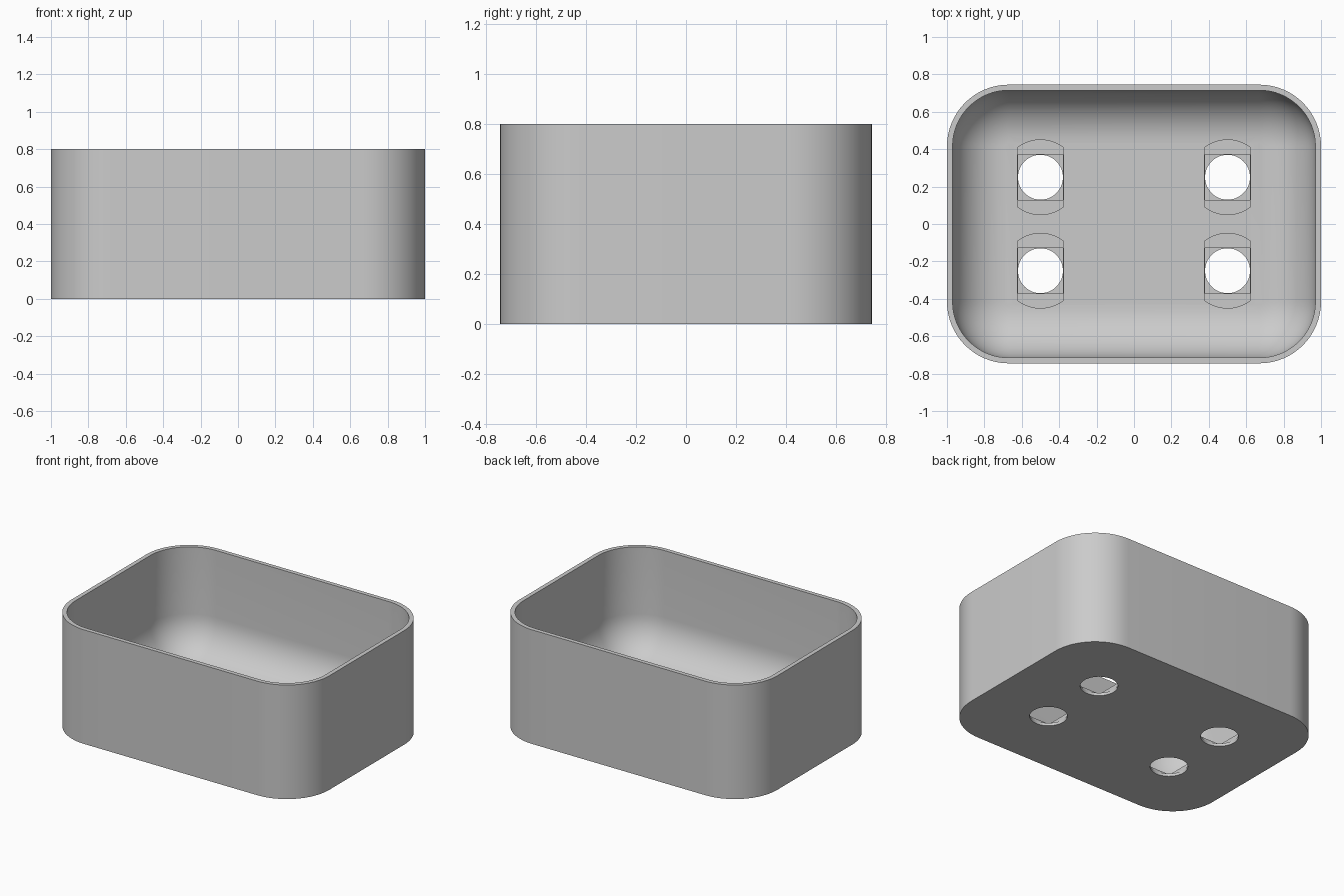
import bpy
import bmesh
from math import sin, cos, pi, sqrt, asin, radians

if "Cube" in bpy.data.objects:
    bpy.data.objects.remove(bpy.data.objects["Cube"], do_unlink=True)

HALF_X, HALF_Y, HEIGHT = 1.0, 0.745, 0.8
CORNER, WALL, FLOOR, FILLET = 0.33, 0.03, 0.05, 0.28
HOLE, HEAD = 0.12, 0.2

grey = bpy.data.materials.new("light grey")
grey.use_nodes = True
grey.diffuse_color = (0.6, 0.6, 0.6, 1)
grey.node_tree.nodes["Principled BSDF"].inputs["Base Color"].default_value = (0.6, 0.6, 0.6, 1)


def rounded_rect(radius, steps=16):
    """Outline that keeps the corner centres and varies the corner radius."""
    cx, cy = HALF_X - CORNER, HALF_Y - CORNER
    points = []
    for quarter, (sx, sy) in enumerate([(1, 1), (-1, 1), (-1, -1), (1, -1)]):
        for i in range(steps + 1):
            a = (quarter + i / steps) * pi / 2
            points.append((sx * cx + radius * cos(a), sy * cy + radius * sin(a)))
    return points


def loft(name, sections):
    """Solid through a list of (outline, z) sections, capped at both ends."""
    bm = bmesh.new()
    rings = [[bm.verts.new((x, y, z)) for x, y in outline] for outline, z in sections]
    for low, high in zip(rings, rings[1:]):
        for i in range(len(low)):
            j = (i + 1) % len(low)
            bm.faces.new((low[i], low[j], high[j], high[i]))
    bm.faces.new(rings[0][::-1])
    bm.faces.new(rings[-1])
    bmesh.ops.recalc_face_normals(bm, faces=bm.faces)
    mesh = bpy.data.meshes.new(name)
    bm.to_mesh(mesh)
    bm.free()
    mesh.materials.append(grey)
    obj = bpy.data.objects.new(name, mesh)
    bpy.context.collection.objects.link(obj)
    return obj


# Open box: outer wall, rim, inner wall, then a fillet down to the floor
inner = CORNER - WALL
sections = [(rounded_rect(CORNER), 0), (rounded_rect(CORNER), HEIGHT),
            (rounded_rect(inner), HEIGHT)]
for i in range(13):
    a = i / 12 * pi / 2
    sections.append((rounded_rect(inner - FILLET * (1 - cos(a))),
                     FLOOR + FILLET * (1 - sin(a))))
box = loft("open_box", sections)

# Hole outlines: round hole, square step, and arc-ended slot
circle = [(HOLE * cos(i * pi / 24), HOLE * sin(i * pi / 24)) for i in range(48)]
s = HOLE + 0.001
square = [(s, s), (-s, s), (-s, -s), (s, -s)]
slot_half = HOLE + 0.002
spread = asin(slot_half / HEAD)
slot = []
for side in (1, -1):
    for i in range(13):
        a = side * pi / 2 - spread + 2 * spread * i / 12
        slot.append((HEAD * cos(a), HEAD * sin(a)))

# Cut the four stepped holes
for x in (-0.5, 0.5):
    for y in (-0.25, 0.25):
        for kind, outline, low, high in (("slot", slot, 0.035, 0.3),
                                         ("square", square, 0.02, 0.2),
                                         ("round", circle, -0.1, 0.1)):
            cutter = loft(kind + "_hole_cutter", [(outline, low), (outline, high)])
            cutter.location = (x, y, 0)
            cutter.hide_render = True
            cut = box.modifiers.new(kind + " hole", "BOOLEAN")
            cut.operation, cut.solver, cut.object = "DIFFERENCE", "EXACT", cutter

# Apply the cuts and remove the cutters
bpy.context.view_layer.update()
bpy.ops.object.select_all(action="DESELECT")
bpy.context.view_layer.objects.active = box
box.select_set(True)
for mod in list(box.modifiers):
    cutter = mod.object
    bpy.ops.object.modifier_apply(modifier=mod.name)
    bpy.data.objects.remove(cutter, do_unlink=True)
bpy.ops.object.shade_smooth_by_angle(angle=radians(30))
